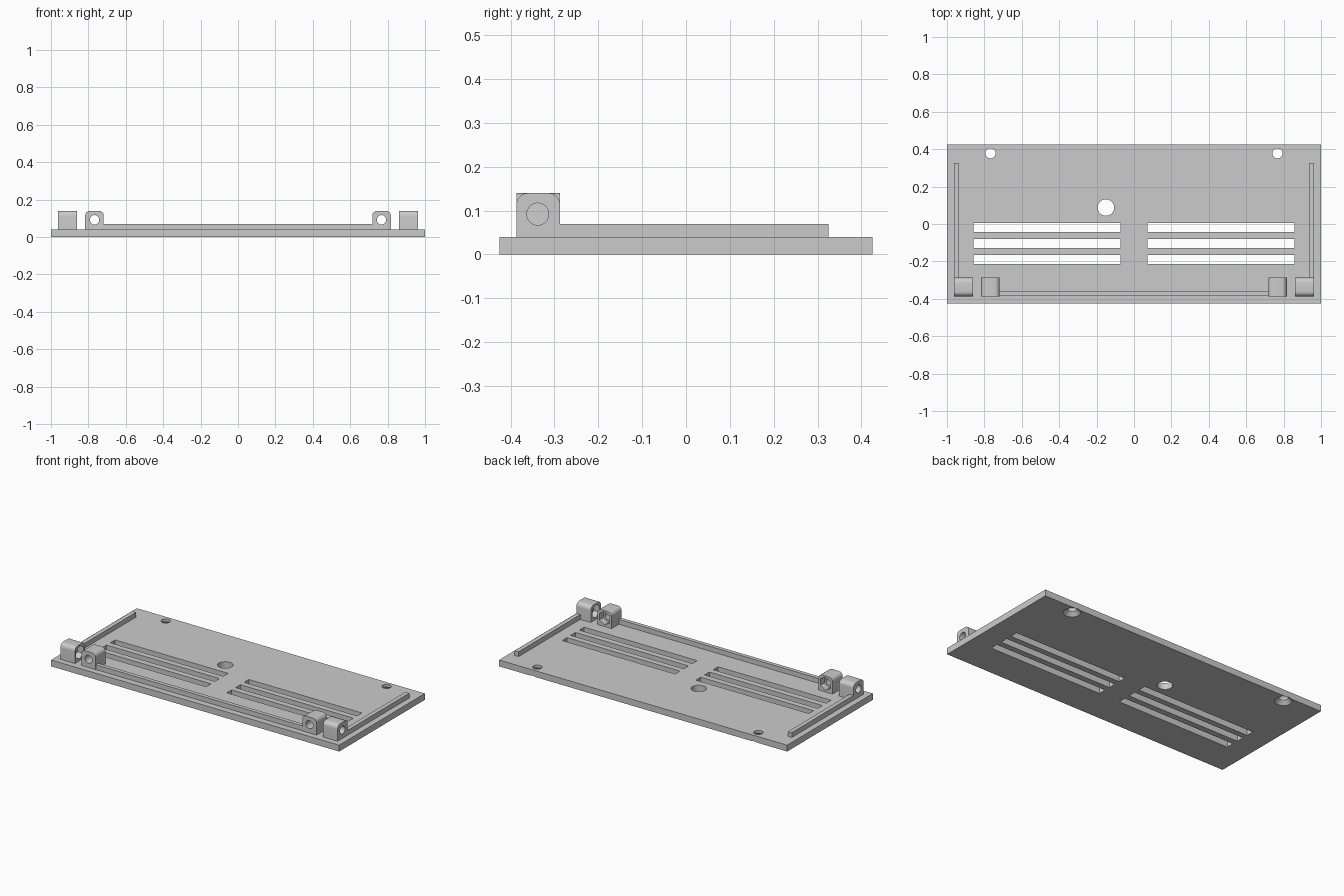
import bpy, bmesh, math
from mathutils import Matrix, Vector

if "Cube" in bpy.data.objects:
    bpy.data.objects.remove(bpy.data.objects["Cube"], do_unlink=True)

grey = bpy.data.materials.new("plain grey")
grey.use_nodes = True
COLOUR = (0.6, 0.6, 0.6, 1)
grey.diffuse_color = COLOUR
grey.node_tree.nodes["Principled BSDF"].inputs["Base Color"].default_value = COLOUR


def to_object(name, bm):
    mesh = bpy.data.meshes.new(name)
    bmesh.ops.recalc_face_normals(bm, faces=bm.faces)
    bm.to_mesh(mesh)
    bm.free()
    mesh.materials.append(grey)
    obj = bpy.data.objects.new(name, mesh)
    bpy.context.collection.objects.link(obj)
    return obj


def box(name, x, y, z, round_axis=None, radius=0.026):
    """Box between limits; top edges along round_axis are rounded."""
    bm = bmesh.new()
    lims = [sorted(p) for p in (x, y, z)]
    size = Vector([b - a for a, b in lims])
    mid = Vector([(a + b) / 2 for a, b in lims])
    bmesh.ops.create_cube(bm, size=1, matrix=Matrix.Translation(mid) @ Matrix.Diagonal(size.to_4d()))
    if round_axis is not None:
        edges = [e for e in bm.edges
                 if all(v.co.z > mid.z for v in e.verts)
                 and abs((e.verts[0].co - e.verts[1].co)[round_axis]) > 0.01]
        bmesh.ops.bevel(bm, geom=edges, offset=radius, segments=6, profile=0.5, affect='EDGES')
    return to_object(name, bm)


def round_cutter(centre, r1, r2, depth, axis="z", sides=40):
    bm = bmesh.new()
    turn = Matrix()
    if axis != "z":
        turn = Matrix.Rotation(math.pi / 2, 4, 'X')
    if axis == "x":
        turn = Matrix.Rotation(math.pi / 2, 4, 'Z') @ turn
    bmesh.ops.create_cone(bm, cap_ends=True, segments=sides, radius1=r1, radius2=r2,
                          depth=depth, matrix=Matrix.Translation(centre) @ turn)
    return to_object("cutter", bm)


def cut(obj, cutters):
    """Subtract the cutters, bake the result and remove the helpers."""
    for c in cutters:
        c.hide_render = True
        mod = obj.modifiers.new("cut", 'BOOLEAN')
        mod.operation = 'DIFFERENCE'
        mod.solver = 'EXACT'
        mod.object = c
    deps = bpy.context.evaluated_depsgraph_get()
    baked = bpy.data.meshes.new_from_object(obj.evaluated_get(deps))
    obj.modifiers.clear()
    obj.data = baked
    for c in cutters:
        bpy.data.objects.remove(c, do_unlink=True)


parts = []

# Base plate with vent slots, cable hole and countersunk screw holes
plate = box("base_plate", (-1, 1), (-0.425, 0.425), (0, 0.04))
cutters = [round_cutter((-0.15, 0.088, 0.02), 0.044, 0.044, 0.2)]
for s in (-1, 1):
    for y in (-0.019, -0.104, -0.19):
        cutters.append(box("cutter", (s * 0.072, s * 0.857), (y - 0.024, y + 0.024), (-0.1, 0.1)))
    cutters.append(round_cutter((s * 0.767, 0.378, 0.02), 0.027, 0.027, 0.2))
    cutters.append(round_cutter((s * 0.767, 0.378, 0.01), 0.06, 0.02, 0.04))
cut(plate, cutters)
parts.append(plate)

# Locating rails
parts.append(box("front_rail", (-0.725, 0.725), (-0.385, -0.36), (0.03, 0.07)))

BACK, FRONT, TOP = -0.287, -0.387, 0.14
HOLE_Y, HOLE_Z, HOLE_R, NUT_R = -0.338, 0.092, 0.025, 0.041
for s, side in ((1, "left"), (-1, "right")):
    parts.append(box(side + "_rail", (s * 0.935, s * 0.962), (-0.3, 0.325), (0.03, 0.07)))

    # Outer lug: sideways screw hole, hexagonal nut pocket on the inner face
    lug = box(side + "_outer_lug", (s * 0.862, s * 0.962), (FRONT, BACK), (0.03, TOP), 0)
    cut(lug, [round_cutter((s * 0.91, HOLE_Y, HOLE_Z), HOLE_R, HOLE_R, 0.3, "x"),
              round_cutter((s * 0.862, HOLE_Y, HOLE_Z), NUT_R, NUT_R, 0.08, "x", 6)])
    parts.append(lug)

    # Inner lug: front-to-back screw hole, nut pocket on the back face
    lug = box(side + "_inner_lug", (s * 0.718, s * 0.817), (FRONT, BACK), (0.03, TOP), 1)
    cut(lug, [round_cutter((s * 0.767, HOLE_Y, HOLE_Z), HOLE_R, HOLE_R, 0.3, "y"),
              round_cutter((s * 0.767, BACK, HOLE_Z), NUT_R, NUT_R, 0.08, "y", 6)])
    parts.append(lug)

# Smooth the round walls, keep the edges sharp
bpy.ops.object.select_all(action='DESELECT')
for p in parts:
    p.select_set(True)
bpy.context.view_layer.objects.active = plate
bpy.ops.object.shade_smooth_by_angle(angle=math.radians(30))
